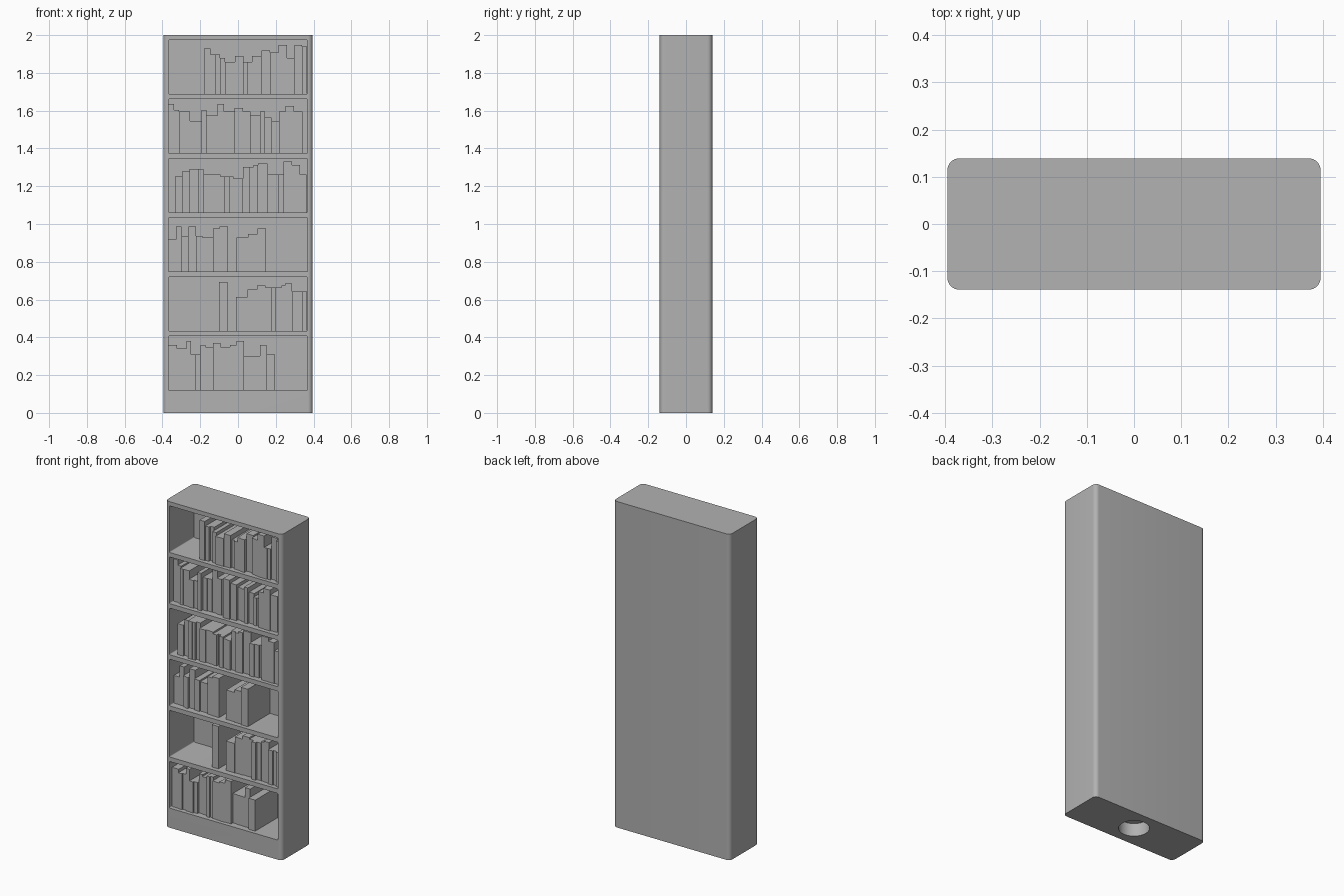
import bpy
import bmesh
import random
from mathutils import Matrix, Vector

random.seed(4)
cube = bpy.data.objects.get("Cube")
if cube:
    bpy.data.objects.remove(cube, do_unlink=True)

# One plain grey for everything
grey = bpy.data.materials.new("plain_grey")
grey.use_nodes = True
grey.diffuse_color = (0.445, 0.445, 0.445, 1)
grey.node_tree.nodes["Principled BSDF"].inputs["Base Color"].default_value = grey.diffuse_color

LEFT, RIGHT = -0.368, 0.368
FRONT, BACK = -0.139, 0.139
POCKET_BACK = 0.10
POCKET_HEIGHT = 0.286
FIRST_FLOOR, PITCH = 0.12, 0.3137


def add_box(bm, low, high):
    """Add a box between two corners and return its vertices."""
    low, high = Vector(low), Vector(high)
    size = high - low
    matrix = Matrix.Translation((low + high) / 2) @ Matrix.Diagonal((*size, 1))
    return bmesh.ops.create_cube(bm, size=1, matrix=matrix)["verts"]


def round_edges(bm, verts, axis, radius, segments):
    """Bevel the edges of a box that run along one axis."""
    edges = {e for v in verts for e in v.link_edges}
    along = [e for e in edges
             if abs((e.verts[0].co - e.verts[1].co).normalized()[axis]) > 0.9]
    bmesh.ops.bevel(bm, geom=along, offset=radius, segments=segments,
                    profile=0.5, affect="EDGES")


def make_object(name, bm):
    mesh = bpy.data.meshes.new(name)
    bm.to_mesh(mesh)
    bm.free()
    mesh.materials.append(grey)
    obj = bpy.data.objects.new(name, mesh)
    bpy.context.collection.objects.link(obj)
    return obj


# Case: solid block with rounded upright corners
bm = bmesh.new()
round_edges(bm, add_box(bm, (-0.395, FRONT, 0), (0.395, BACK, 2)), 2, 0.025, 8)
case = make_object("bookcase_body", bm)

# Cutters: six shelf compartments and a round socket under the base
bm = bmesh.new()
for shelf in range(6):
    floor = FIRST_FLOOR + shelf * PITCH
    pocket = add_box(bm, (LEFT, FRONT - 0.1, floor),
                     (RIGHT, POCKET_BACK, floor + POCKET_HEIGHT))
    round_edges(bm, pocket, 1, 0.005, 3)
bmesh.ops.create_cone(bm, cap_ends=True, segments=48, radius1=0.086, radius2=0.086,
                      depth=0.16, matrix=Matrix.Identity(4))
cutter = make_object("compartment_cutter", bm)
cutter.hide_render = True
cutter.hide_viewport = True

cut = case.modifiers.new("compartments", "BOOLEAN")
cut.operation = "DIFFERENCE"
cut.solver = "EXACT"
cut.object = cutter

# Bake the cut, then drop the cutter
bpy.context.view_layer.update()
graph = bpy.context.evaluated_depsgraph_get()
case.data = bpy.data.meshes.new_from_object(case.evaluated_get(graph))
case.modifiers.clear()
bpy.data.objects.remove(cutter, do_unlink=True)

bpy.ops.object.select_all(action="DESELECT")
case.select_set(True)
bpy.context.view_layer.objects.active = case
bpy.ops.object.shade_smooth_by_angle(angle=0.6)


def fill_shelf(shelf, x, widths, heights):
    """Stand a row of books; widths in half-hundredths, heights in hundredths, 0 is a gap."""
    floor = FIRST_FLOOR + shelf * PITCH
    bm = bmesh.new()
    for width, height in zip(widths, heights):
        end = min(x + width * 0.005, RIGHT)
        if height:
            recess = random.uniform(0.02, 0.045)
            add_box(bm, (x, FRONT + recess, floor),
                    (end, POCKET_BACK, floor + height * 0.01))
        x = end
    make_object(f"book_row_{shelf + 1}", bm)


# Books, bottom shelf to top shelf
fill_shelf(0, LEFT,
           [9, 5, 5, 5, 5, 5, 5, 4, 4, 4, 4, 5, 5, 7, 8, 6, 6, 5, 7, 9],
           [24, 22, 22, 26, 19, 19, 24, 23, 23, 25, 25, 23, 23, 24, 26, 18, 18, 18, 24, 19])
fill_shelf(1, -0.10,
           [9, 9, 12, 10, 9, 6, 5, 6, 4, 7, 6, 5, 5],
           [26, 0, 18, 22, 24, 23, 23, 23, 24, 25, 21, 21, 21])
fill_shelf(2, LEFT,
           [8, 6, 4, 3, 8, 7, 6, 5, 7, 9, 9, 12, 10, 9],
           [17, 24, 19, 19, 24, 19, 18, 18, 23, 24, 0, 18, 20, 23])
fill_shelf(3, -0.333,
           [8, 7, 6, 4, 5, 8, 5, 5, 5, 4, 5, 5, 5, 6, 5, 5, 10, 6, 6, 5, 9, 8, 7],
           [19, 22, 23, 23, 23, 20, 20, 20, 19, 19, 19, 18, 18, 24, 24, 25, 26, 20, 20, 20,
            27, 25, 20])
fill_shelf(4, LEFT,
           [6, 5, 4, 8, 6, 6, 5, 6, 6, 7, 6, 5, 9, 8, 5, 5, 5, 7, 4, 4, 7, 9, 9],
           [26, 23, 22, 22, 17, 17, 23, 20, 20, 26, 22, 22, 24, 22, 20, 20, 22, 19, 17, 17,
            22, 25, 22])
fill_shelf(5, -0.18,
           [7, 5, 5, 5, 5, 6, 9, 4, 5, 5, 5, 9, 5, 4, 9, 4, 4, 8, 5],
           [24, 21, 21, 19, 17, 17, 20, 17, 17, 20, 20, 23, 22, 22, 26, 19, 19, 26, 25])
